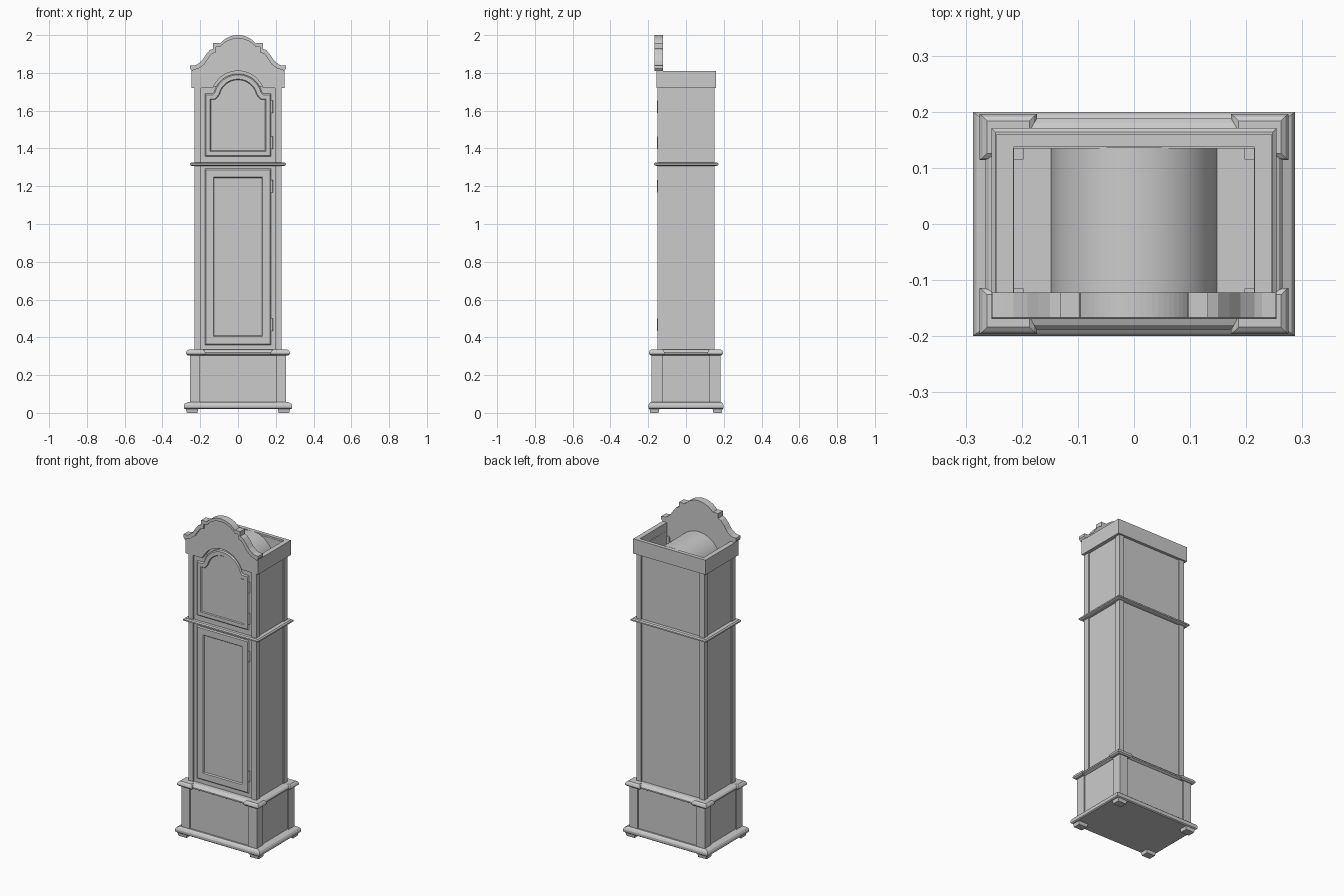
import bpy, bmesh, math

if "Cube" in bpy.data.objects:
    bpy.data.objects.remove(bpy.data.objects["Cube"])


def finish(name, bm, smooth=False):
    bmesh.ops.recalc_face_normals(bm, faces=bm.faces[:])
    me = bpy.data.meshes.new(name)
    bm.to_mesh(me)
    bm.free()
    ob = bpy.data.objects.new(name, me)
    bpy.context.collection.objects.link(ob)
    if smooth:
        bpy.ops.object.select_all(action='DESELECT')
        ob.select_set(True)
        bpy.context.view_layer.objects.active = ob
        bpy.ops.object.shade_smooth_by_angle(angle=math.radians(35))
    return ob


def loft(name, levels, cx=0, cy=0):
    """Stack of rectangles (half x, half y, z): boxes and mouldings."""
    bm = bmesh.new()
    rings = [[bm.verts.new((cx + sx * hx, cy + sy * hy, z))
              for sx, sy in ((-1, -1), (1, -1), (1, 1), (-1, 1))] for hx, hy, z in levels]
    for a, b in zip(rings, rings[1:]):
        for i in range(4):
            j = (i + 1) % 4
            bm.faces.new((a[i], a[j], b[j], b[i]))
    bm.faces.new(rings[0])
    bm.faces.new(rings[-1])
    return finish(name, bm)


def box(name, x0, x1, y0, y1, z0, z1):
    return loft(name, [((x1 - x0) / 2, (y1 - y0) / 2, z) for z in (z0, z1)],
                (x0 + x1) / 2, (y0 + y1) / 2)


def prism(name, pts, y0, y1, insets=(), smooth=False):
    """Extrude an xz outline from y0 (front) to y1, then inset the front face."""
    bm = bmesh.new()
    f = bm.faces.new([bm.verts.new((x, y0, z)) for x, z in pts])
    ext = bmesh.ops.extrude_face_region(bm, geom=[f], use_keep_orig=True)
    bmesh.ops.translate(bm, vec=(0, y1 - y0, 0),
                        verts=[v for v in ext['geom'] if isinstance(v, bmesh.types.BMVert)])
    bmesh.ops.recalc_face_normals(bm, faces=bm.faces[:])
    for thick, push in insets:
        bmesh.ops.inset_region(bm, faces=[f], thickness=thick, use_even_offset=True)
        bmesh.ops.translate(bm, vec=(0, push, 0), verts=f.verts[:])
    return finish(name, bm, smooth)


def mirror_outline(half):
    """Right half from x=0 outward -> left-to-right open outline."""
    return [(-x, z) for x, z in reversed(half) if x > 1e-6] + half


def arc(cz, r, x_end, n=12):
    """Arc from the crown at x=0 out to x_end."""
    a = math.asin(min(1, x_end / r))
    return [(r * math.sin(a * i / n), cz + r * math.cos(a * i / n)) for i in range(n + 1)]


# Base: feet, corner posts and stepped corner caps
for sx, xn in ((-1, 'left'), (1, 'right')):
    for sy, yn in ((-1, 'front'), (1, 'back')):
        tag = f'_{yn}_{xn}'
        loft('foot' + tag, [(.028, .022, 0), (.032, .026, .022)], sx * .243, sy * .167)
        loft('base_post' + tag, [(.0275, .029, .058), (.0275, .029, .315)], sx * .2275, sy * .154)
        loft('base_cap' + tag, [(.042, .033, .305), (.051, .041, .312), (.051, .041, .32),
                                (.046, .037, .329), (.038, .029, .335)], sx * .224, sy * .155)
        loft('body_post' + tag, [(.0165, .018, .33), (.0165, .018, 1.73)], sx * .2135, sy * .133)
loft('plinth', [(.28, .193, .02), (.286, .199, .025), (.287, .2, .04),
                (.281, .195, .05), (.265, .185, .058)])
loft('base_box', [(.247, .174, .055), (.247, .174, .315)])
loft('base_moulding', [(.25, .176, .305), (.265, .188, .312), (.265, .188, .32),
                       (.258, .18, .329), (.245, .165, .335)])

# Trunk, hood body and waist moulding
box('trunk', -.223, .223, -.143, .143, .33, 1.32)
box('hood_body', -.223, .223, -.143, .143, 1.315, 1.665)
loft('waist_moulding', [(.245, .16, 1.308), (.254, .17, 1.312), (.254, .17, 1.32),
                        (.247, .163, 1.326)], 0, .001)

# Open crown around the hood top
for s, n in ((-1, 'left'), (1, 'right')):
    x0, x1 = sorted((s * .215, s * .245))
    box('crown_side_' + n, x0, x1, -.155, .16, 1.72, 1.81)
    x0, x1 = sorted((s * .214, s * .223))
    box('hood_side_' + n, x0, x1, -.143, .143, 1.66, 1.76)
box('crown_back', -.245, .245, .137, .16, 1.72, 1.81)
box('hood_back', -.223, .223, .135, .143, 1.66, 1.80)

# Barrel vault behind the dial
vault = mirror_outline(arc(1.663, .148, .148, 20))
prism('barrel_vault', vault, -.125, .136, smooth=True)

# Front board with arched cut-out
lower = arc(1.86, .122, .095, 10) + [(.117, 1.936), (.117, 1.908), (.14, 1.9), (.158, 1.876),
                                    (.178, 1.846), (.204, 1.825), (.237, 1.814)]
cut = arc(1.667, .143, .133)
board = mirror_outline(lower + [(.245, 1.812), (.245, 1.72), (.14, 1.72)])
board += list(reversed(mirror_outline(cut)))
prism('pediment_board', board, -.155, -.122)
box('hood_front', -.223, .223, -.143, -.125, 1.66, 1.73)

# Scrolled cornice along the pediment top
upper = arc(1.877, .123, .095, 10) + [(.097, 1.957), (.132, 1.957), (.132, 1.928), (.15, 1.92),
                                     (.17, 1.896), (.19, 1.866), (.215, 1.845), (.228, 1.84),
                                     (.253, 1.838), (.253, 1.822), (.244, 1.81), (.237, 1.81)]
cornice = mirror_outline(upper) + list(reversed(mirror_outline(lower)))
prism('pediment_cornice', cornice, -.167, -.122)

# Doors
door_arch = arc(1.663, .132, .127) + [(.135, 1.69), (.175, 1.69), (.175, 1.357)]
prism('hood_door', mirror_outline(door_arch), -.144, -.122,
      [(.006, -.006), (.022, 0), (.004, .005)])
prism('trunk_door', [(-.175, .36), (.175, .36), (.175, 1.293), (-.175, 1.293)], -.144, -.13,
      [(.006, -.006), (.038, 0), (.006, .008)])

# Hinges
for i, z in enumerate((.467, 1.2, 1.43, 1.62)):
    bpy.ops.mesh.primitive_cylinder_add(vertices=12, radius=.006, depth=.065,
                                        location=(.178, -.148, z))
    bpy.context.object.name = f'hinge_{i + 1}'
